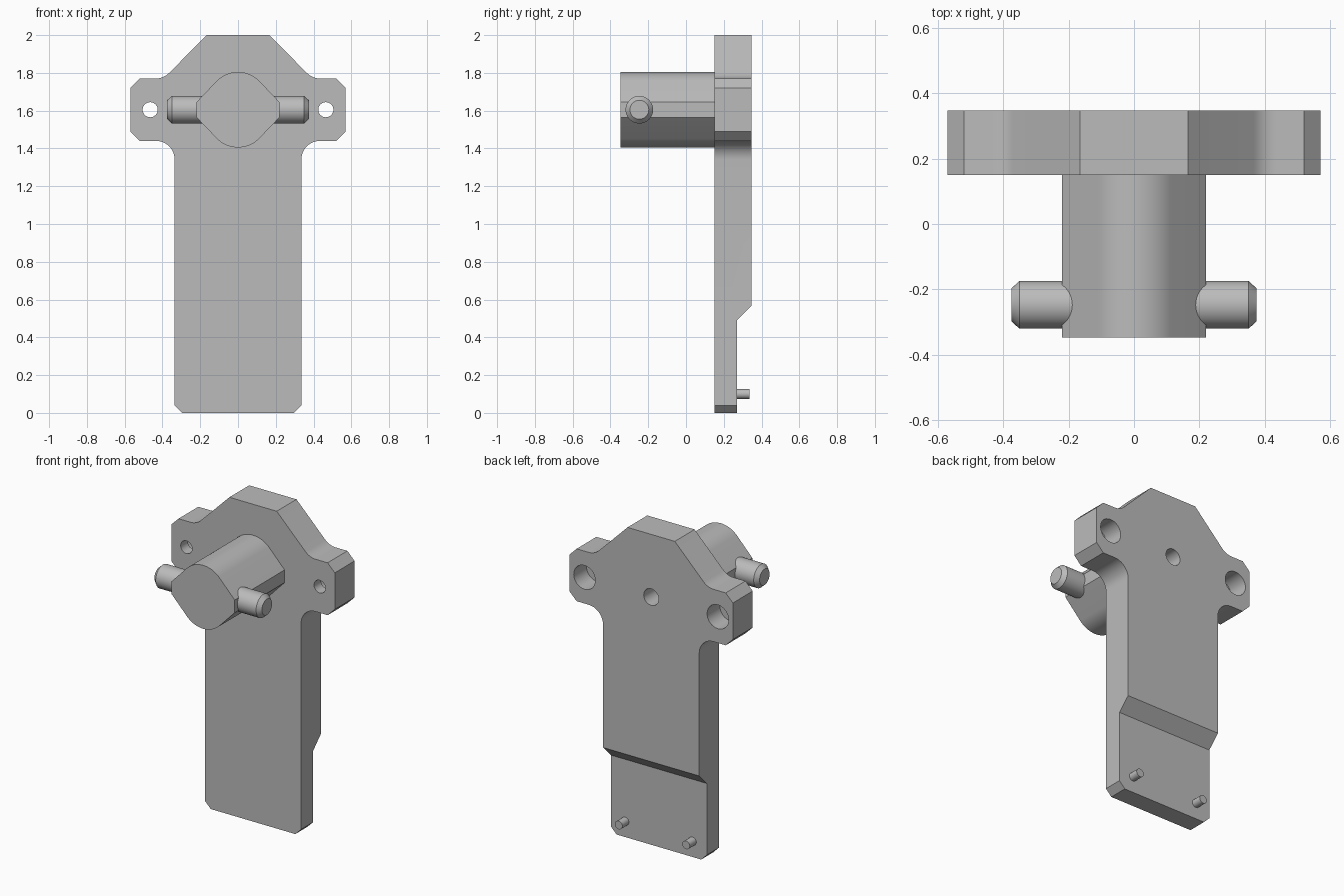
import bpy, bmesh
from math import radians, sin, cos, pi
from mathutils import Matrix

if "Cube" in bpy.data.objects:
    bpy.data.objects.remove(bpy.data.objects["Cube"], do_unlink=True)

FRONT, SEAT, BACK = -0.347, 0.15, 0.347   # depth of boss face, plate face, plate back
HUB_Z, EAR_X = 1.605, 0.465

grey = bpy.data.materials.new("plain grey")
grey.use_nodes = True
grey.diffuse_color = (0.5, 0.5, 0.5, 1)
grey.node_tree.nodes["Principled BSDF"].inputs["Base Color"].default_value = (0.5, 0.5, 0.5, 1)


def finish(bm, name):
    bmesh.ops.recalc_face_normals(bm, faces=bm.faces)
    mesh = bpy.data.meshes.new(name)
    bm.to_mesh(mesh)
    bm.free()
    obj = bpy.data.objects.new(name, mesh)
    bpy.context.collection.objects.link(obj)
    mesh.materials.append(grey)
    return obj


def arc(cx, cz, r, start, end, steps=10):
    angles = [radians(start + (end - start) * i / steps) for i in range(steps + 1)]
    return [(cx + r * cos(a), cz + r * sin(a)) for a in angles]


def prism(name, outline, start, depth, axis="Y"):
    """Extrude an outline: (x, z) along y, or (y, z) along x."""
    bm = bmesh.new()
    place = (lambda u, v: (u, start, v)) if axis == "Y" else (lambda u, v: (start, u, v))
    face = bm.faces.new([bm.verts.new(place(u, v)) for u, v in outline])
    geom = bmesh.ops.extrude_face_region(bm, geom=[face])["geom"]
    move = (0, depth, 0) if axis == "Y" else (depth, 0, 0)
    bmesh.ops.translate(bm, vec=move, verts=[g for g in geom if isinstance(g, bmesh.types.BMVert)])
    return finish(bm, name)


def rod(name, x, z, r, y0, y1):
    """Cylinder along y."""
    return prism(name, arc(x, z, r, 0, 360 - 360 / 32, 31), y0, y1 - y0)


def cut(target, cutter):
    cutter.hide_render = True
    mod = target.modifiers.new("cut", "BOOLEAN")
    mod.operation, mod.solver, mod.object = "DIFFERENCE", "EXACT", cutter
    bpy.context.view_layer.objects.active = target
    bpy.ops.object.modifier_apply(modifier=mod.name)
    bpy.data.objects.remove(cutter, do_unlink=True)


def mirrored(half):
    return half + [(-x, z) for x, z in reversed(half)]


# Plate with ears, filleted into the blade and shoulders
half = [(0.165, 2.0)]
half += arc(0.436, 1.87, 0.1, 225, 270, 8)
half += [(0.52, 1.77), (0.57, 1.72), (0.57, 1.49), (0.52, 1.44)]
half += arc(0.435, 1.34, 0.1, 90, 180, 12)
half += [(0.335, 0.04), (0.295, 0)]
plate = prism("plate", mirrored(half), SEAT, BACK - SEAT)

# Thinned lower back of the blade, with a sloped step
cut(plate, prism("step_cutter", [(0.27, -0.1), (0.27, 0.49), (0.367, 0.587), (0.5, 0.587), (0.5, -0.1)],
                 -0.5, 1.0, "X"))

# Counterbored ear holes
for s in (-1, 1):
    cut(plate, rod("ear_hole_cutter", s * EAR_X, HUB_Z, 0.04, 0, 0.5))
    cut(plate, rod("counterbore_cutter", s * EAR_X, HUB_Z, 0.075, 0.22, 0.5))

# Boss: rounded diamond with flat sides
r = 0.157
half = arc(0, HUB_Z + 0.2 - r, r, 90, 45, 10) + [(0.22, HUB_Z + 0.04), (0.22, HUB_Z - 0.04)]
half += arc(0, HUB_Z - 0.2 + r, r, -45, -90, 10)
boss = prism("boss", half + [(-x, z) for x, z in half[-2:0:-1]], FRONT, SEAT - FRONT)

# Central blind hole from the back
for part in (plate, boss):
    cut(part, rod("centre_hole_cutter", 0, HUB_Z, 0.052, -0.05, 0.5))

parts = [plate, boss]
for s, side in ((-1, "right"), (1, "left")):
    # Cross pin with chamfered end
    bm = bmesh.new()
    for length, centre, r1, r2 in ((0.25, 0.225, 0.073, 0.073), (0.025, 0.3625, 0.073, 0.05)):
        turn = Matrix.Translation((s * centre, -0.247, HUB_Z)) @ Matrix.Rotation(s * pi / 2, 4, "Y")
        bmesh.ops.create_cone(bm, cap_ends=True, segments=40, radius1=r1, radius2=r2,
                              depth=length, matrix=turn)
    inner = [f for f in bm.faces if abs(abs(f.calc_center_median().x) - 0.35) < 0.001]
    bmesh.ops.delete(bm, geom=inner, context="FACES_ONLY")
    bmesh.ops.remove_doubles(bm, verts=bm.verts, dist=0.0005)
    parts.append(finish(bm, side + "_cross_pin"))
    # Small locating peg on the lower back
    parts.append(rod(side + "_locating_peg", s * 0.235, 0.1, 0.026, 0.25, 0.335))

# Smooth the curves, keep the edges sharp
bpy.ops.object.select_all(action="DESELECT")
for obj in parts:
    obj.select_set(True)
bpy.context.view_layer.objects.active = plate
bpy.ops.object.shade_smooth_by_angle(angle=radians(25))
